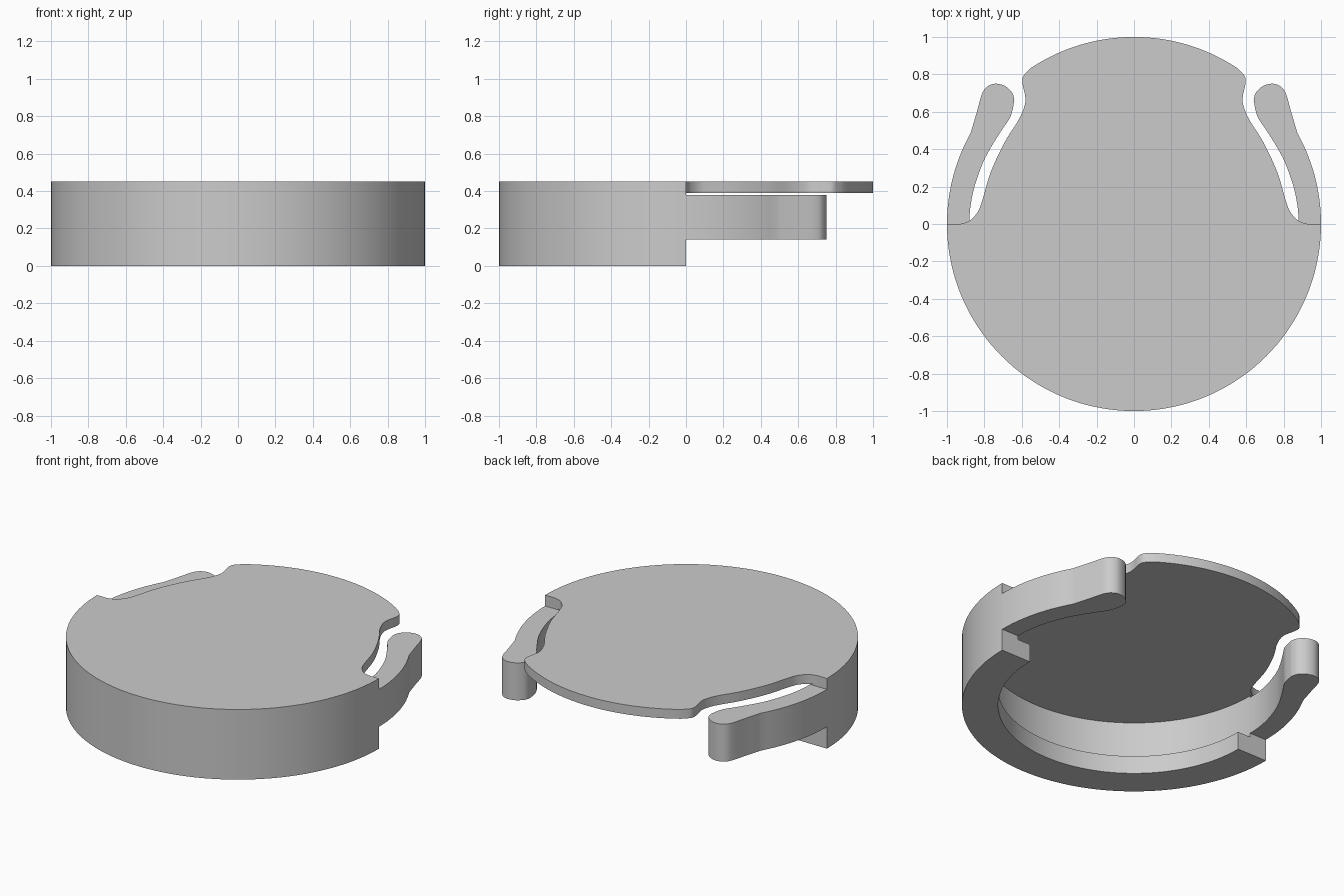
import bpy, bmesh
from math import sin, cos, pi, atan2, radians

cube = bpy.data.objects.get("Cube")
if cube:
    bpy.data.objects.remove(cube, do_unlink=True)

grey = bpy.data.materials.new("plain grey")
grey.use_nodes = True
tone = (0.6, 0.6, 0.6, 1)
grey.diffuse_color = tone
grey.node_tree.nodes["Principled BSDF"].inputs["Base Color"].default_value = tone

STEP = pi / 72


def arc(r, a, b):
    n = max(2, round(abs(b - a) / STEP))
    return [(r * cos(a + (b - a) * i / n), r * sin(a + (b - a) * i / n)) for i in range(n + 1)]


def spline(pts, n=5):
    """Smooth curve through the points."""
    p = [pts[0]] + pts + [pts[-1]]
    out = []
    for a, b, c, d in zip(p, p[1:], p[2:], p[3:]):
        for i in range(n):
            t = i / n
            out.append(tuple(0.5 * (2 * b[k] + (c[k] - a[k]) * t
                                    + (2 * a[k] - 5 * b[k] + 4 * c[k] - d[k]) * t * t
                                    + (3 * b[k] - a[k] - 3 * c[k] + d[k]) * t ** 3)
                             for k in (0, 1)))
    return out + [pts[-1]]


def mirrored(pts):
    return [(-x, y) for x, y in reversed(pts)]


def slab(name, outline, z0, z1):
    """Extrude a flat outline between two heights."""
    bm = bmesh.new()
    face = bm.faces.new([bm.verts.new((x, y, z0)) for x, y in outline])
    top = bmesh.ops.extrude_face_region(bm, geom=[face])["geom"]
    bmesh.ops.translate(bm, vec=(0, 0, z1 - z0),
                        verts=[v for v in top if isinstance(v, bmesh.types.BMVert)])
    bmesh.ops.recalc_face_normals(bm, faces=bm.faces)
    mesh = bpy.data.meshes.new(name)
    bm.to_mesh(mesh)
    bm.free()
    mesh.materials.append(grey)
    obj = bpy.data.objects.new(name, mesh)
    bpy.context.collection.objects.link(obj)
    return obj


# Top plate: front half disc, notched sides, rounded back
notch = spline([(0.93, 0), (0.88, 0.017), (0.835, 0.065), (0.81, 0.13), (0.765, 0.28),
                (0.69, 0.44), (0.615, 0.56), (0.583, 0.64), (0.583, 0.69), (0.595, 0.745),
                (0.592, 0.79), (0.55, 0.835)])
tip = atan2(notch[-1][1], notch[-1][0])
back = arc(1, tip, pi - tip)
front = arc(1, pi, 2 * pi)
cover = slab("clip_cover", front + notch + back[1:-1] + mirrored(notch), 0.39, 0.45)

# Half-round wall and the lip inside its lower edge
wall = slab("wall", front + arc(0.88, 2 * pi, pi), 0, 0.45)
lip = slab("lip", arc(0.94, pi, 2 * pi) + arc(0.79, 2 * pi, pi), 0, 0.115)

# Springy side arms with rounded ends, rooted slightly inside the wall
inner = spline([(0.64, 0.66), (0.66, 0.575), (0.715, 0.49), (0.795, 0.355), (0.85, 0.21),
                (0.875, 0.09), (0.88, 0)])
end = spline([(0.873, 0.488), (0.84, 0.6), (0.815, 0.69), (0.79, 0.73), (0.745, 0.75),
              (0.69, 0.738), (0.65, 0.7), (0.64, 0.66)])
outer = arc(1, 0, atan2(0.488, 0.873))
arm = outer + end[1:] + inner[1:] + [(0.9, -0.03), (0.98, -0.03)]
arms = [slab("left_arm", arm, 0.14, 0.38), slab("right_arm", mirrored(arm), 0.14, 0.38)]

# Fuse the parts into one clean moulded piece
bpy.context.view_layer.objects.active = cover
for part in [wall, lip] + arms:
    mod = cover.modifiers.new("fuse", 'BOOLEAN')
    mod.operation = 'UNION'
    mod.solver = 'EXACT'
    mod.object = part
    bpy.ops.object.modifier_apply(modifier=mod.name)
    bpy.data.objects.remove(part, do_unlink=True)

bm = bmesh.new()
bm.from_mesh(cover.data)
bmesh.ops.remove_doubles(bm, verts=bm.verts, dist=0.0005)
bmesh.ops.dissolve_limit(bm, angle_limit=radians(0.3), verts=bm.verts, edges=bm.edges)
bm.to_mesh(cover.data)
bm.free()

for o in bpy.context.selected_objects:
    o.select_set(False)
cover.select_set(True)
bpy.ops.object.shade_smooth_by_angle(angle=radians(30))
